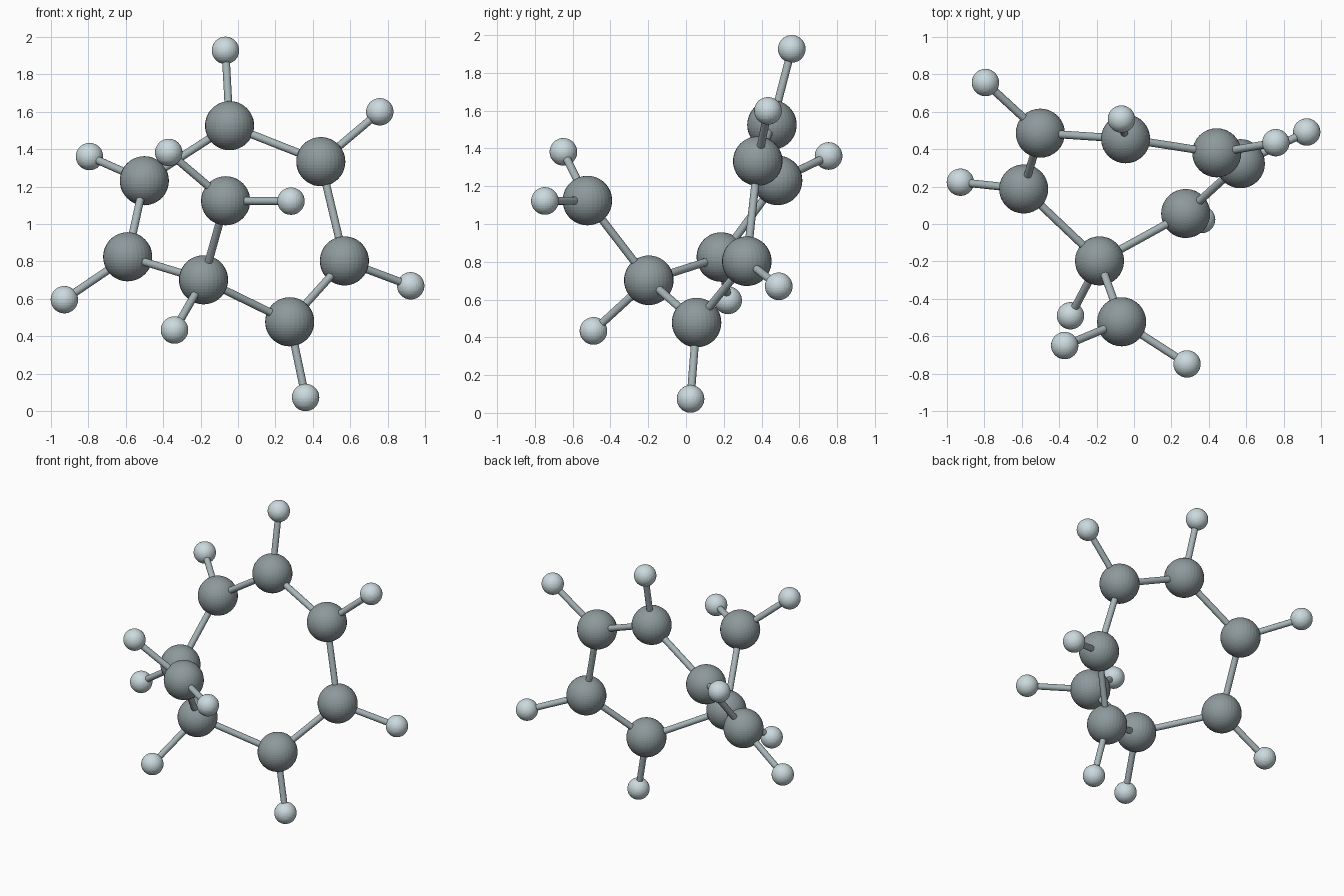
import bpy
from mathutils import Vector

if "Cube" in bpy.data.objects:
    bpy.data.objects.remove(bpy.data.objects["Cube"])

CARBON_R, HYDROGEN_R, BOND_R = 0.131, 0.073, 0.021

# Each carbon with the hydrogens attached to it; first seven form the ring
GROUPS = [
    ((-0.045, 0.455, 1.525), [(-0.067, 0.56, 1.927)]),
    ((0.442, 0.38, 1.333), [(0.757, 0.434, 1.599)]),
    ((0.568, 0.322, 0.803), [(0.922, 0.491, 0.67)]),
    ((0.276, 0.056, 0.478), [(0.361, 0.024, 0.074)]),
    ((-0.184, -0.197, 0.702), [(-0.339, -0.49, 0.434)]),
    ((-0.589, 0.187, 0.825), [(-0.927, 0.223, 0.596)]),
    ((-0.5, 0.485, 1.231), [(-0.793, 0.755, 1.36)]),
    ((-0.066, -0.522, 1.124), [(-0.37, -0.649, 1.382), (0.283, -0.747, 1.122)]),
]


def material(name, color):
    mat = bpy.data.materials.new(name)
    mat.diffuse_color = (*color, 1)
    mat.use_nodes = True
    mat.node_tree.nodes["Principled BSDF"].inputs["Base Color"].default_value = mat.diffuse_color
    return mat


CARBON = material("dark_grey", (0.27, 0.32, 0.33))
HYDROGEN = material("pale_grey", (0.60, 0.70, 0.73))
BOND = material("mid_grey", (0.40, 0.47, 0.49))


def finish(name, mat):
    obj = bpy.context.object
    obj.name = name
    obj.data.materials.append(mat)
    return obj


def atom(name, pos, radius, mat):
    bpy.ops.mesh.primitive_uv_sphere_add(segments=32, ring_count=24,
                                         radius=radius, location=pos)
    finish(name, mat)


def bond(name, a, b):
    a, b = Vector(a), Vector(b)
    d = b - a
    bpy.ops.mesh.primitive_cylinder_add(
        vertices=16, radius=BOND_R, depth=d.length, location=(a + b) / 2,
        rotation=d.to_track_quat('Z', 'Y').to_euler())
    finish(name, BOND)
    bpy.ops.object.shade_smooth_by_angle()


# Atoms and their hydrogen bonds
for i, (carbon, hydrogens) in enumerate(GROUPS, 1):
    atom(f"carbon_atom_{i}", carbon, CARBON_R, CARBON)
    for j, h in enumerate(hydrogens, 1):
        atom(f"hydrogen_atom_{i}_{j}", h, HYDROGEN_R, HYDROGEN)
        bond(f"hydrogen_bond_{i}_{j}", carbon, h)

# Seven-membered ring
for i in range(7):
    bond(f"ring_bond_{i + 1}", GROUPS[i][0], GROUPS[(i + 1) % 7][0])

# Side branch
bond("branch_bond", GROUPS[4][0], GROUPS[7][0])
